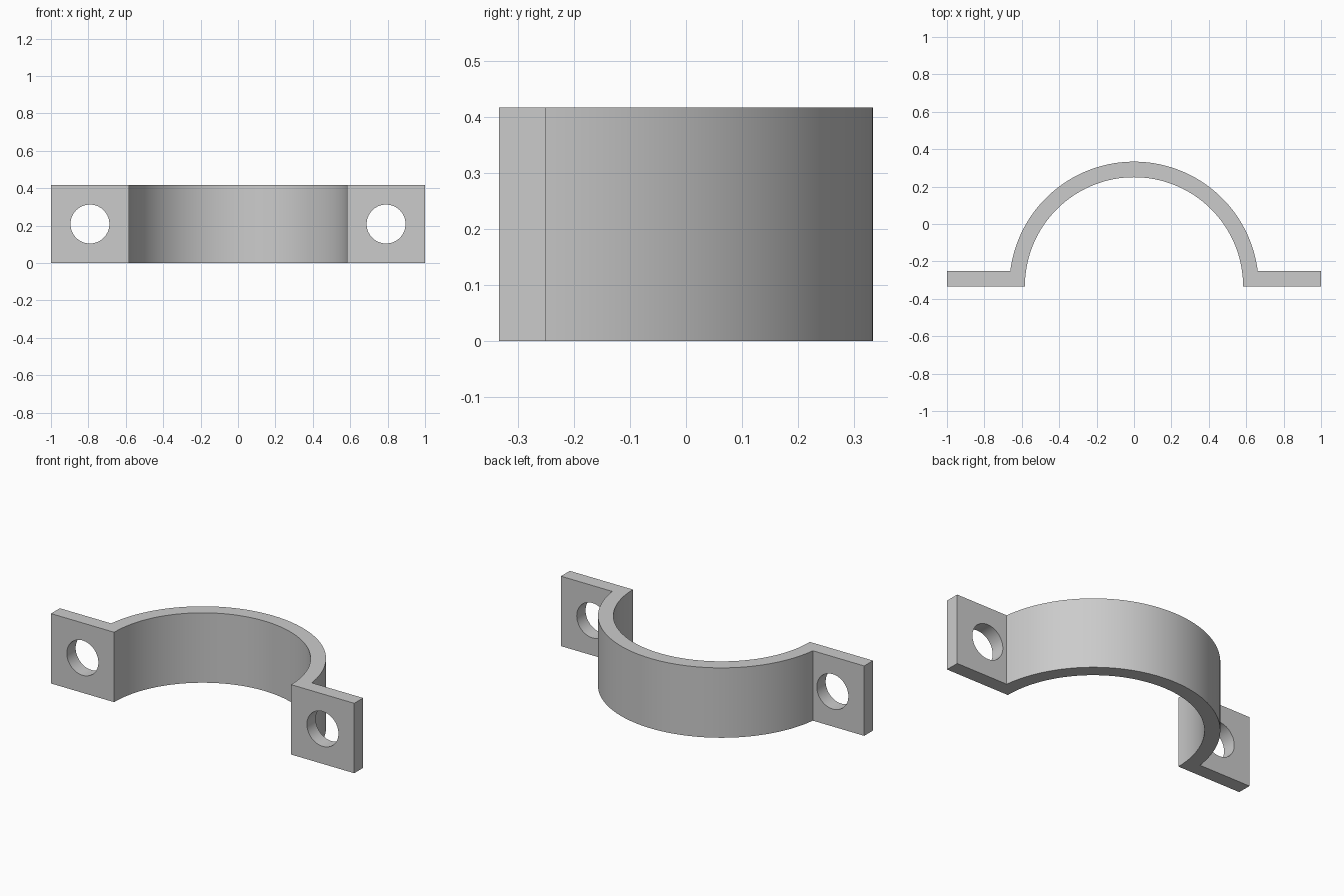
import bpy, bmesh
from math import sin, cos, pi, asin

if "Cube" in bpy.data.objects:
    bpy.data.objects.remove(bpy.data.objects["Cube"])

BASE_Y, R_OUT, R_IN = -1 / 3, 2 / 3, 7 / 12
THICK, HEIGHT = 1 / 12, 5 / 12
HOLE_X, HOLE_R = 0.7917, 0.104
SEGS = 96


def arc(radius, start, end):
    return [(radius * cos(start + (end - start) * i / SEGS),
             BASE_Y + radius * sin(start + (end - start) * i / SEGS))
            for i in range(SEGS + 1)]


# Clamp profile: outer arch, left flange, inner arch, right flange
a = asin(THICK / R_OUT)
top = BASE_Y + THICK
profile = (arc(R_OUT, a, pi - a) + [(-1, top), (-1, BASE_Y)]
           + arc(R_IN, pi, 0) + [(1, BASE_Y), (1, top)])

bm = bmesh.new()
face = bm.faces.new([bm.verts.new((x, y, 0)) for x, y in profile])
ext = bmesh.ops.extrude_face_region(bm, geom=[face])
bmesh.ops.translate(bm, vec=(0, 0, HEIGHT),
                    verts=[v for v in ext["geom"] if isinstance(v, bmesh.types.BMVert)])
bmesh.ops.recalc_face_normals(bm, faces=bm.faces[:])
mesh = bpy.data.meshes.new("saddle_clamp")
bm.to_mesh(mesh)
bm.free()
clamp = bpy.data.objects.new("saddle_clamp", mesh)
bpy.context.collection.objects.link(clamp)

# Bolt hole through each flange
for side in (-1, 1):
    bpy.ops.mesh.primitive_cylinder_add(
        vertices=64, radius=HOLE_R, depth=0.3, rotation=(pi / 2, 0, 0),
        location=(side * HOLE_X, BASE_Y + THICK / 2, HEIGHT / 2))
    cutter = bpy.context.object
    cutter.name = "bolt_hole_cutter"
    cutter.hide_render = True
    bpy.context.view_layer.objects.active = clamp
    mod = clamp.modifiers.new("bolt_hole", 'BOOLEAN')
    mod.operation, mod.solver, mod.object = 'DIFFERENCE', 'EXACT', cutter
    bpy.ops.object.modifier_apply(modifier=mod.name)
    bpy.data.objects.remove(cutter, do_unlink=True)

# Smooth arch and holes, crisp corners
bpy.ops.object.select_all(action='DESELECT')
clamp.select_set(True)
bpy.context.view_layer.objects.active = clamp
bpy.ops.object.shade_smooth_by_angle(angle=pi / 6)
